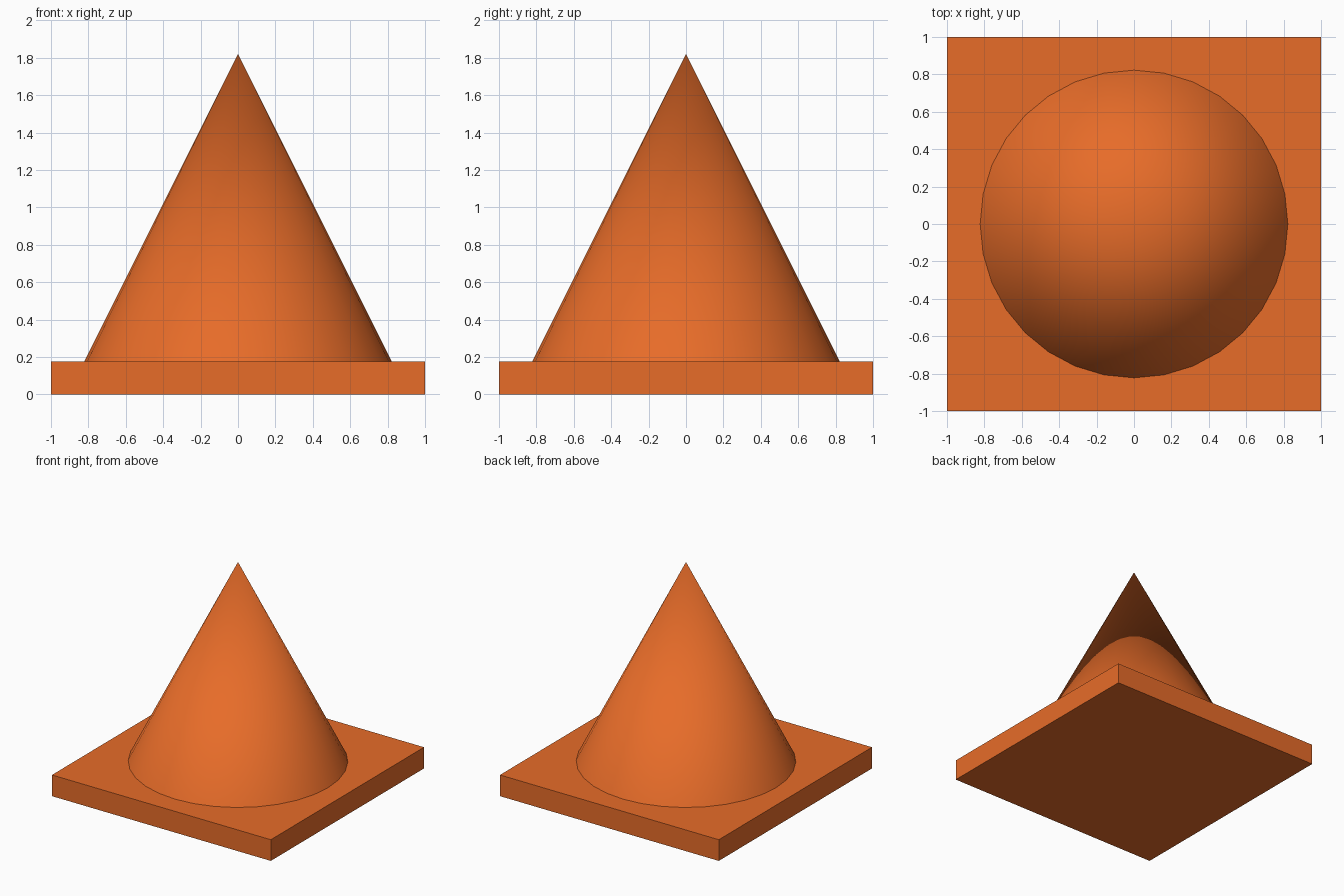
import bpy, math

if "Cube" in bpy.data.objects:
    bpy.data.objects.remove(bpy.data.objects["Cube"])

orange = bpy.data.materials.new("orange")
orange.diffuse_color = (0.8, 0.15, 0.022, 1)
orange.use_nodes = True
orange.node_tree.nodes["Principled BSDF"].inputs["Base Color"].default_value = orange.diffuse_color

PLATE_H = 0.175
APEX_Z = 1.82
CONE_BASE_Z = 0.10      # cone is sunk slightly into the plate
CONE_R = (APEX_Z - CONE_BASE_Z) / 2


def finish(name):
    obj = bpy.context.object
    obj.name = name
    obj.data.materials.append(orange)
    bpy.ops.object.transform_apply(location=False, rotation=False, scale=True)
    bpy.ops.object.shade_smooth_by_angle(angle=math.radians(40))
    return obj


# Square base plate
bpy.ops.mesh.primitive_cube_add(size=1, location=(0, 0, PLATE_H / 2))
bpy.context.object.scale = (2, 2, PLATE_H)
finish("base_plate")

# Pointed cone
bpy.ops.mesh.primitive_cone_add(vertices=32, radius1=CONE_R, radius2=0,
                                depth=APEX_Z - CONE_BASE_Z,
                                location=(0, 0, (APEX_Z + CONE_BASE_Z) / 2))
finish("cone")
